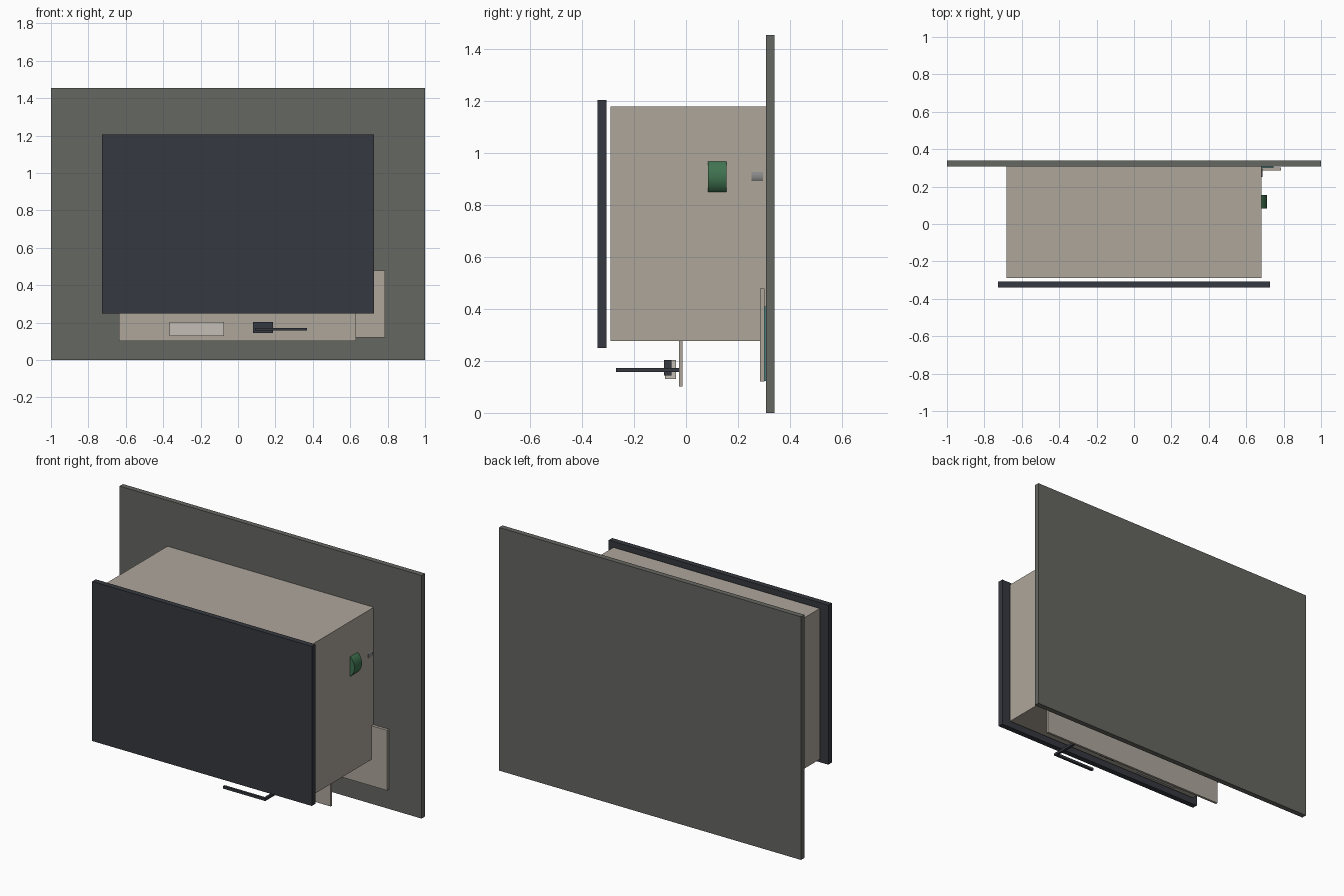
import bpy, math

if "Cube" in bpy.data.objects:
    bpy.data.objects.remove(bpy.data.objects["Cube"])


def material(name, rgb):
    m = bpy.data.materials.new(name)
    m.diffuse_color = (*rgb, 1)
    m.use_nodes = True
    m.node_tree.nodes["Principled BSDF"].inputs["Base Color"].default_value = m.diffuse_color
    return m


BEIGE = material("beige", (0.42, 0.38, 0.33))
PALE = material("pale", (0.55, 0.51, 0.46))
DARK = material("charcoal", (0.035, 0.04, 0.05))
GREY = material("wall grey", (0.13, 0.135, 0.12))
GREEN = material("green", (0.05, 0.17, 0.08))
TEAL = material("teal", (0.06, 0.2, 0.2))
STEEL = material("steel", (0.25, 0.25, 0.25))


def box(name, x, y, z, mat):
    """Box from (min, max) pairs on each axis."""
    bpy.ops.mesh.primitive_cube_add(size=1, location=[sum(r) / 2 for r in (x, y, z)])
    ob = bpy.context.object
    ob.name = name
    ob.scale = [r[1] - r[0] for r in (x, y, z)]
    bpy.ops.object.transform_apply(location=False, rotation=False, scale=True)
    ob.data.materials.append(mat)
    return ob


def drum(name, x, z, radius, y, mat):
    """Cylinder lying along y."""
    bpy.ops.mesh.primitive_cylinder_add(vertices=32, radius=radius, depth=y[1] - y[0],
                                        location=(x, sum(y) / 2, z),
                                        rotation=(math.pi / 2, 0, 0))
    ob = bpy.context.object
    ob.name = name
    ob.data.materials.append(mat)
    bpy.ops.object.shade_smooth_by_angle(angle=math.radians(30))


# Back wall plate and front panel
box("back_plate", (-1, 1), (0.308, 0.34), (0, 1.455), GREY)
box("front_panel", (-0.727, 0.727), (-0.34, -0.307), (0.25, 1.205), DARK)

# Housing in two overlapping halves
box("housing_front", (-0.683, 0.683), (-0.29, 0.004), (0.277, 1.18), BEIGE)
box("housing_rear", (-0.683, 0.683), (-0.019, 0.31), (0.277, 1.18), BEIGE)

# Lower apron with label plate and latch block
box("lower_apron", (-0.635, 0.632), (-0.027, -0.013), (0.102, 0.28), BEIGE)
box("label_plate", (-0.365, -0.075), (-0.08, -0.039), (0.13, 0.203), PALE)
box("latch_block", (0.08, 0.187), (-0.085, -0.055), (0.144, 0.204), DARK)

# Bent lever: grip along x, arm running back to the apron
box("lever_grip", (0.09, 0.37), (-0.27, -0.255), (0.157, 0.172), DARK)
box("lever_arm", (0.355, 0.37), (-0.27, -0.024), (0.157, 0.172), DARK)

# Side drum and shaft showing through the right wall
drum("side_drum", 0.637, 0.91, 0.075, (0.084, 0.156), GREEN)
drum("drum_shaft", 0.655, 0.911, 0.033, (0.252, 0.296), STEEL)

# Rear access panel and the board behind it
box("access_panel", (0.28, 0.787), (0.285, 0.302), (0.12, 0.48), BEIGE)
box("circuit_board", (0.32, 0.745), (0.30, 0.31), (0.122, 0.41), TEAL)
